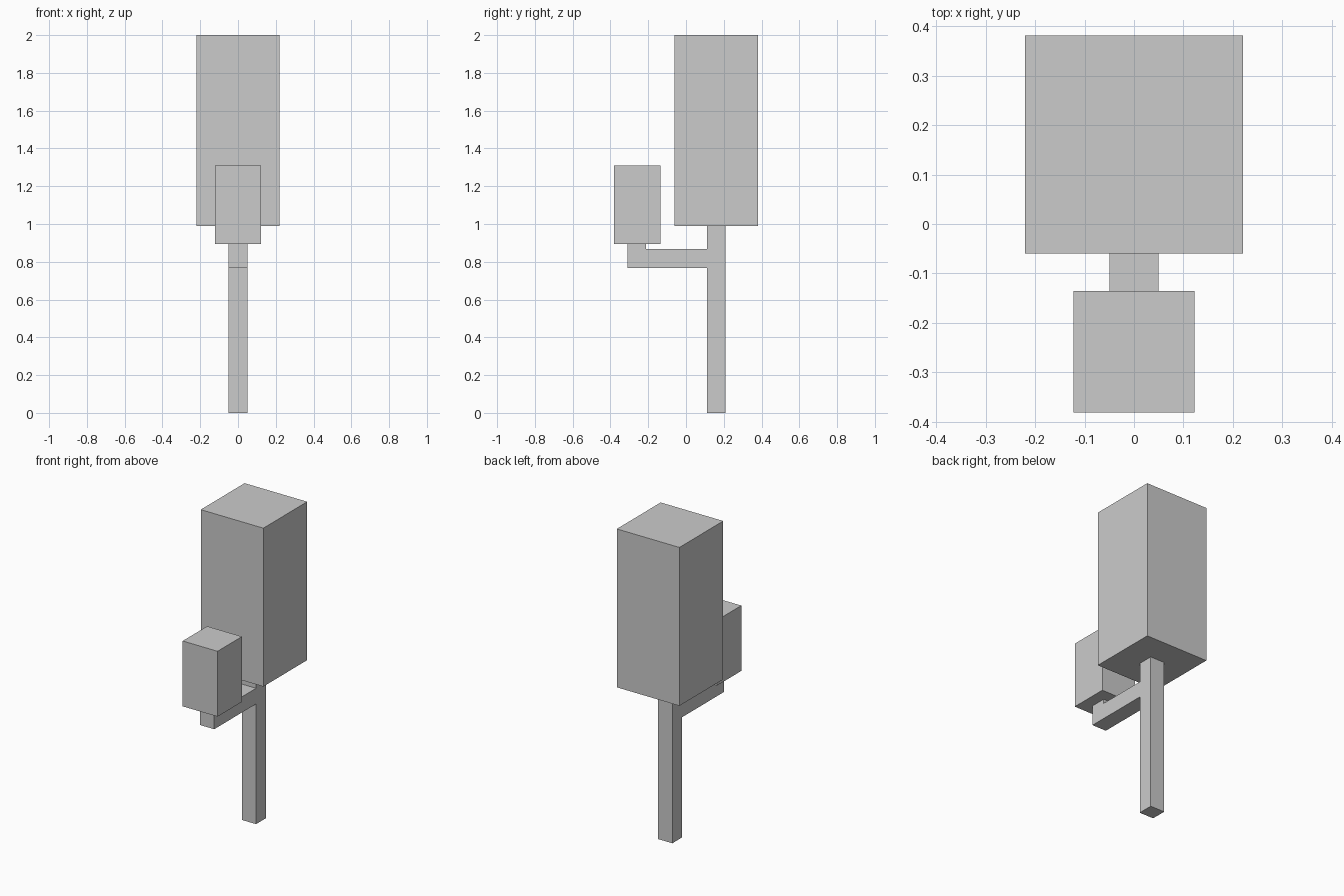
import bpy
import bmesh

if "Cube" in bpy.data.objects:
    bpy.data.objects.remove(bpy.data.objects["Cube"])


def extrude_profile(name, points, half_width):
    """Extrude a (y, z) side profile symmetrically along x."""
    bm = bmesh.new()
    face = bm.faces.new([bm.verts.new((-half_width, y, z)) for y, z in points])
    new = bmesh.ops.extrude_face_region(bm, geom=[face])["geom"]
    moved = [v for v in new if isinstance(v, bmesh.types.BMVert)]
    bmesh.ops.translate(bm, verts=moved, vec=(2 * half_width, 0, 0))
    bmesh.ops.recalc_face_normals(bm, faces=bm.faces)
    mesh = bpy.data.meshes.new(name)
    bm.to_mesh(mesh)
    bm.free()
    obj = bpy.data.objects.new(name, mesh)
    bpy.context.collection.objects.link(obj)
    return obj


def block(name, y0, y1, z0, z1, half_width):
    return extrude_profile(name, [(y0, z0), (y1, z0), (y1, z1), (y0, z1)], half_width)


# Trunk with its bent side branch, one continuous piece
extrude_profile("trunk_and_branch", [
    (0.111, 0), (0.209, 0), (0.209, 0.989), (0.111, 0.989),
    (0.111, 0.867), (-0.211, 0.867), (-0.211, 0.894),
    (-0.311, 0.894), (-0.311, 0.767), (0.111, 0.767)], 0.05)

# Foliage blocks
block("main_foliage", -0.06, 0.382, 0.989, 2.0, 0.221)
block("branch_foliage", -0.382, -0.136, 0.894, 1.311, 0.123)
